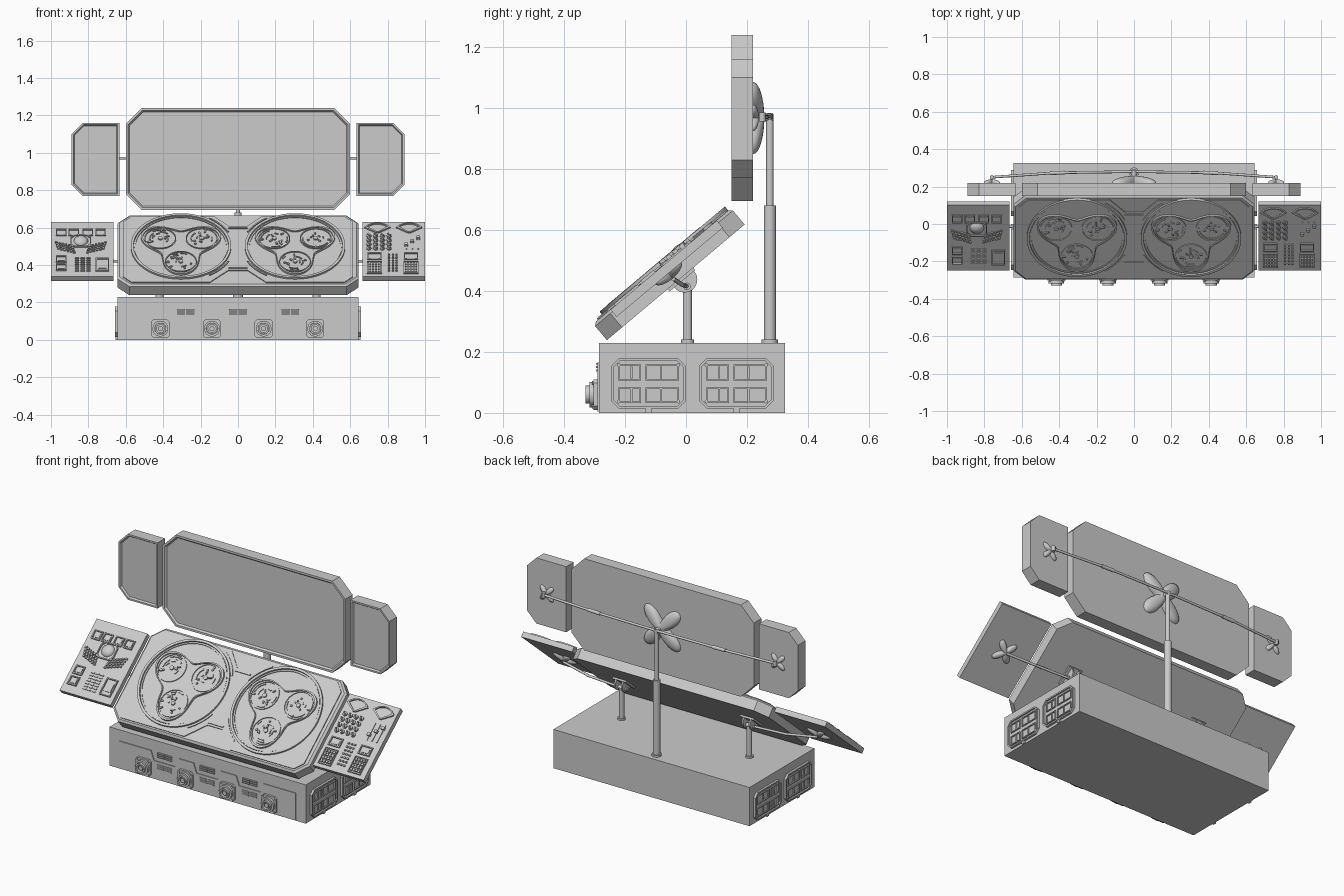
import bpy, bmesh, math, random
from math import sin, cos, pi, radians
from mathutils import Matrix, Vector

if "Cube" in bpy.data.objects:
    bpy.data.objects.remove(bpy.data.objects["Cube"])

random.seed(4)
WORLD = Matrix.Identity(4)
FRONT = Matrix.Rotation(pi / 2, 4, 'X')                      # local (x, z, -y)
SIDE = Matrix(((0, 0, 1, 0), (1, 0, 0, 0), (0, 1, 0, 0), (0, 0, 0, 1)))  # local (y, z, x)
DESK = Matrix.Translation((0, -0.056, 0.455)) @ Matrix.Rotation(radians(40), 4, 'X')


def finish(name, bm, M=WORLD, mirror=False, angle=35):
    bmesh.ops.transform(bm, matrix=M, verts=bm.verts)
    bmesh.ops.recalc_face_normals(bm, faces=bm.faces)
    me = bpy.data.meshes.new(name)
    bm.to_mesh(me)
    bm.free()
    me.shade_smooth()
    me.set_sharp_from_angle(angle=radians(angle))
    ob = bpy.data.objects.new(name, me)
    bpy.context.collection.objects.link(ob)
    if mirror:
        ob.modifiers.new("mirror", 'MIRROR').use_mirror_merge = False
    return ob


def loft(bm, loops, closed=False):
    """Bridge equal-length outlines [(points, height)...]; cap unless closed."""
    rows = [[bm.verts.new((x, y, w)) for x, y in pts] for pts, w in loops]
    n = len(rows[0])
    pairs = list(zip(rows, rows[1:])) + ([(rows[-1], rows[0])] if closed else [])
    for a, b in pairs:
        for i in range(n):
            bm.faces.new((a[i], a[(i + 1) % n], b[(i + 1) % n], b[i]))
    if not closed:
        bm.faces.new(rows[0])
        bm.faces.new(rows[-1])


def prism(bm, pts, w0, w1):
    loft(bm, [(pts, w0), (pts, w1)])


def band(bm, outer, inner, w0, w1):
    loft(bm, [(outer, w0), (outer, w1), (inner, w1), (inner, w0)], True)


def rect(x, y, w, h, rot=0):
    c, s = cos(rot), sin(rot)
    return [(x + a * w / 2 * c - b * h / 2 * s, y + a * w / 2 * s + b * h / 2 * c)
            for a, b in ((-1, -1), (1, -1), (1, 1), (-1, 1))]


def octa(x, y, w, h, ch, d=0):
    """Rectangle with chamfers (bl, br, tr, tl), inset by d."""
    w, h, pts = w / 2 - d, h / 2 - d, []
    for (a, b), c in zip(((-1, -1), (1, -1), (1, 1), (-1, 1)), ch):
        c -= 0.586 * d
        p, q = (x + a * w, y + b * (h - c)), (x + a * (w - c), y + b * h)
        pts += [(x + a * w, y + b * h)] if c <= 0 else ([p, q] if a * b > 0 else [q, p])
    return pts


def circle(x, y, r, n=48):
    return [(x + r * cos(2 * pi * i / n), y + r * sin(2 * pi * i / n)) for i in range(n)]


def arc(x, y, r0, r1, a0, a1, n=10):
    t = [a0 + (a1 - a0) * i / n for i in range(n + 1)]
    return [(x + r1 * cos(a), y + r1 * sin(a)) for a in t] + [(x + r0 * cos(a), y + r0 * sin(a)) for a in t[::-1]]


def rod(bm, p, q, r, n=20):
    p, q = Vector(p), Vector(q)
    m = Matrix.Translation((p + q) / 2) @ (q - p).to_track_quat('Z', 'Y').to_matrix().to_4x4()
    bmesh.ops.create_cone(bm, cap_ends=True, segments=n, radius1=r, radius2=r, depth=(q - p).length, matrix=m)


def four_lobe(bm, x, y, a, w, h):
    """Soft cross-shaped mounting plate: a domed four-petal outline."""
    def ring(s):
        return [(x + s * a * (0.3 + 0.7 * sin(2 * t) ** 2) * cos(t), y + s * a * (0.3 + 0.7 * sin(2 * t) ** 2) * sin(t))
                for t in (2 * pi * i / 64 for i in range(64))]
    loft(bm, [(ring(s), w + h * math.sqrt(1 - s * s)) for s in (1, .97, .9, .78, .6, .35, .1)])


# Base cabinet
bm = bmesh.new()
prism(bm, rect(0, 0.115, 1.29, 0.23), -0.325, 0.285)
finish("base_cabinet", bm, FRONT)

# Raised notched front panel
bm = bmesh.new()
top = [(0.58, 0.165), (0.37, 0.165), (0.35, 0.11), (0.21, 0.11), (0.19, 0.165), (0.09, 0.165), (0.07, 0.11)]
prism(bm, [(0.58, 0.004)] + top + [(-x, z) for x, z in top[::-1]] + [(-0.58, 0.004)], 0.284, 0.29)
finish("base_front_panel", bm, FRONT)

# Vent slots on the front
bm = bmesh.new()
for cx in (-0.28, 0, 0.28):
    for cz in (0.15, 0.08):
        for i in range(3):
            for j in (-1, 1):
                prism(bm, rect(cx + j * 0.025, cz + (i - 1) * 0.011, 0.044, 0.006), 0.28, 0.295)
finish("front_vents", bm, FRONT)

# Front sockets: square plate, stepped round barrel, hub
bm = bmesh.new()
for cx in (-0.415, -0.139, 0.137, 0.413):
    prism(bm, octa(cx, 0.06, 0.096, 0.1, [0.012] * 4), 0.284, 0.303)
    band(bm, circle(cx, 0.06, 0.042, 32), circle(cx, 0.06, 0.031, 32), 0.3, 0.317)
    band(bm, circle(cx, 0.06, 0.03, 32), circle(cx, 0.06, 0.021, 32), 0.3, 0.33)
    prism(bm, circle(cx, 0.06, 0.014, 8), 0.3, 0.324)
    for a in (-1, 1):
        for b in (-1, 1):
            prism(bm, circle(cx + a * 0.037, 0.06 + b * 0.039, 0.006, 8), 0.3, 0.308)
finish("front_sockets", bm, FRONT)

# Side access panels with window grid
bm = bmesh.new()
for cy in (-0.123, 0.165):
    def hatch(d): return octa(cy, 0.097, 0.245, 0.164, [0.025] * 4, d)
    prism(bm, hatch(0.002), 0.64, 0.649)
    band(bm, hatch(0), hatch(0.008), 0.644, 0.658)
    for dy, w in ((-0.062, 0.075), (0.045, 0.11)):
        for dz in (-0.037, 0.037):
            o = octa(cy + dy, 0.095 + dz, w, 0.052, [0] * 4)
            band(bm, o, octa(cy + dy, 0.095 + dz, w, 0.052, [0] * 4, 0.005), 0.646, 0.656)
            prism(bm, rect(cy + dy * 0.9, 0.095 + dz, 0.006, 0.04), 0.646, 0.655)
    for a in (-1, 1):
        for b in (-1, 1):
            prism(bm, circle(cy + a * 0.098, 0.097 + b * 0.06, 0.006, 8), 0.646, 0.656)
    prism(bm, rect(cy, 0.008, 0.02, 0.016), 0.64, 0.655)
finish("side_access_panels", bm, SIDE, mirror=True)

# Sloped desk slab with a raised, notched deck
bm = bmesh.new()
loft(bm, [(octa(0, 0, 1.29, 0.59, [0.065] * 4, d), w) for d, w in ((0, -0.035), (0, 0.025), (0.012, 0.035))])
finish("desk_slab", bm, DESK, angle=20)
bm = bmesh.new()
half = [(0.15, -0.275), (0.05, -0.175), (-0.05, -0.175), (-0.15, -0.275)]
deck = [(0.57, -0.275), (0.615, -0.23), (0.615, 0.225), (0.565, 0.275), (0.13, 0.275), (0.045, 0.185)]
prism(bm, deck + [(-x, y) for x, y in deck[::-1]] + half[::-1], 0.03, 0.041)
for s in (-1, 1):
    for m in (-1, 1):
        a = pi / 2 - s * pi / 2
        prism(bm, arc(-s * 0.305, 0.015, 0.277, 0.284, a + m * 0.45, a + m * 1.0), 0.035, 0.047)
for s in (-1, 1):
    prism(bm, rect(0, s * 0.165 + 0.005, 0.1, 0.008), 0.035, 0.047)
finish("desk_deck", bm, DESK)

# Two round dials, each with a trefoil rim and busy instrument lobes
rims, marks = bmesh.new(), bmesh.new()
for cx in (-0.305, 0.305):
    cy = 0.015
    def trefoil(k):
        return [(cx + k * r * cos(t), cy + k * r * sin(t)) for t, r in
                ((2 * pi * i / 96, 0.18 + 0.055 * cos(3 * (2 * pi * i / 96 + pi / 2))) for i in range(96))]
    band(rims, circle(cx, cy, 0.268, 72), circle(cx, cy, 0.254, 72), 0.035, 0.052)
    band(rims, circle(cx, cy, 0.25, 72), circle(cx, cy, 0.243, 72), 0.035, 0.046)
    prism(rims, trefoil(0.98), 0.035, 0.045)
    band(rims, trefoil(1), trefoil(0.95), 0.035, 0.053)
    for ang in (-90, 30, 150):
        lx, ly = cx + 0.128 * cos(radians(ang)), cy + 0.128 * sin(radians(ang))
        band(rims, circle(lx, ly, 0.085), circle(lx, ly, 0.08), 0.04, 0.051)
        prism(marks, circle(lx, ly, 0.012, 16), 0.04, 0.053)
        for k in range(14):
            a = random.uniform(0, 2 * pi)
            r = random.choice((0.027, 0.042, 0.056, 0.07))
            if k % 2:
                prism(marks, arc(lx, ly, r - 0.003, r + 0.003, a, a + random.uniform(0.3, 1.0), 6), 0.04, 0.051)
            else:
                prism(marks, rect(lx + r * cos(a), ly + r * sin(a), random.uniform(0.008, 0.024), 0.008, a), 0.04, 0.053)
finish("dial_rims", rims, DESK)
finish("dial_markings", marks, DESK)

# Side wing slabs
bm = bmesh.new()
prism(bm, rect(0.832, 0.006, 0.334, 0.455), 0.003, 0.034)
finish("wing_slabs", bm, DESK, mirror=True)


def V(z):
    return (z - 0.482) / 0.643      # front-view height to desk coordinate


def screen(bm, x, y, w, h):
    band(bm, rect(x, y, w, h), rect(x, y, w - 0.012, h - 0.012), 0.03, 0.043)
    prism(bm, rect(x, y, w * 0.6, h * 0.5), 0.03, 0.038)


# Left wing controls: small screens, trackball, keys
bm = bmesh.new()
for x in (-0.945, -0.878, -0.803, -0.735):
    screen(bm, x, V(0.573), 0.056, 0.055)
for z in (0.43, 0.387):
    screen(bm, -0.945, V(z), 0.058, 0.054)
screen(bm, -0.725, V(0.4), 0.072, 0.105)
band(bm, octa(-0.84, V(0.527), 0.11, 0.1, [0.02] * 4), octa(-0.84, V(0.527), 0.11, 0.1, [0.02] * 4, 0.006), 0.03, 0.043)
loft(bm, [(circle(-0.84, V(0.53), 0.038 * c, 32), 0.032 + 0.024 * math.sqrt(1 - c * c)) for c in (1, .95, .8, .55, .15)])
for s in (-1, 1):
    for i in range(4):
        for j in range(6):
            prism(bm, rect(-0.84 + s * (0.035 + j * 0.017 + i * 0.004), V(0.467 + i * 0.011) + j * 0.006, 0.012, 0.01), 0.03, 0.043)
for i in range(7):
    for j in range(3):
        prism(bm, rect(-0.86 + j * 0.03, V(0.37 + i * 0.011), 0.022, 0.007), 0.03, 0.04)
finish("left_wing_controls", bm, DESK)

# Right wing controls: fan gauges, knobs, sliders, keypads
bm = bmesh.new()
for x in (0.745, 0.915):
    fan = [arc(x, V(0.568) - e, r0, r1, a, pi - a) for e, r0, r1, a in ((0, .006, .084, .6), (-.008, .006, .07, .68))]
    band(bm, fan[0], fan[1], 0.03, 0.043)
for i in range(4):
    for j in range(4):
        x, y = 0.7 + j * 0.036, V(0.488 + i * 0.022)
        prism(bm, circle(x, y, 0.013, 14), 0.03, 0.042)
        prism(bm, rect(x, y, 0.006, 0.022, 0.6), 0.03, 0.052)
for j in range(3):
    prism(bm, rect(0.9 + j * 0.032, V(0.52), 0.006, 0.11), 0.03, 0.039)
    prism(bm, rect(0.9 + j * 0.032, V(0.505 + 0.018 * j), 0.018, 0.016), 0.03, 0.05)
for x in (0.73, 0.925):
    screen(bm, x, V(0.445), 0.075, 0.055)
    band(bm, rect(x, V(0.385), 0.082, 0.1), rect(x, V(0.385), 0.074, 0.092), 0.03, 0.041)
    for i in range(4):
        for j in range(4):
            prism(bm, rect(x + (j - 1.5) * 0.017, V(0.385) + (i - 1.5) * 0.021, 0.012, 0.014), 0.03, 0.043)
for i in range(7):
    for j in range(3):
        prism(bm, rect(0.808 + j * 0.02, V(0.37 + i * 0.014), 0.011, 0.009), 0.03, 0.042)
finish("right_wing_controls", bm, DESK)

# Desk supports: posts, hinge cheeks, arms out to the wings
bm = bmesh.new()
rod(bm, (0.42, 0.005, 0.225), (0.42, 0.005, 0.415), 0.015)
rod(bm, (0.42, 0.005, 0.228), (0.42, 0.005, 0.24), 0.022)
for x in (0.397, 0.443):
    rod(bm, (x - 0.005, -0.005, 0.437), (x + 0.005, -0.005, 0.437), 0.042, 32)
rod(bm, (0.385, 0.003, 0.415), (0.455, 0.003, 0.415), 0.012)
rod(bm, (0.42, 0.003, 0.415), (0.66, -0.012, 0.42), 0.007)
rod(bm, (0.65, -0.012, 0.42), (0.835, -0.042, 0.44), 0.007)
finish("desk_supports", bm, mirror=True)
bm = bmesh.new()
prism(bm, rect(0.42, 0.02, 0.09, 0.11), -0.045, -0.034)
four_lobe(bm, 0.835, 0, 0.075, 0.005, -0.024)
finish("desk_mounts", bm, DESK, mirror=True)

# Main display and side displays with recessed faces
def display(name, x, w, z, h, ch, d, mirror):
    bm = bmesh.new()
    loft(bm, [(octa(x, z, w, h, ch, i), y) for i, y in ((0, -0.22), (0, 0.15 * -1), (d * 0.6, -0.15), (d, -0.16))])
    finish(name, bm, FRONT, mirror, 20)


display("main_display", 0, 1.2, 0.967, 0.545, [0.085] * 4, 0.02, False)
display("side_displays", 0.762, 0.256, 0.965, 0.39, [0, 0.06, 0.06, 0], 0.016, True)

# Display mast, soft mounts and side arms
bm = bmesh.new()
rod(bm, (0, 0.275, 0.225), (0, 0.275, 0.68), 0.02, 28)
rod(bm, (0, 0.275, 0.68), (0, 0.275, 0.98), 0.012, 28)
rod(bm, (0, 0.275, 0.228), (0, 0.275, 0.24), 0.027, 28)
rod(bm, (0, 0.24, 0.97), (0, 0.285, 0.97), 0.014)
finish("display_mast", bm)
bm = bmesh.new()
four_lobe(bm, 0, 0.967, 0.158, -0.219, -0.038)
finish("main_display_mount", bm, FRONT)
bm = bmesh.new()
four_lobe(bm, 0.76, 0.967, 0.058, -0.219, -0.02)
finish("side_display_mounts", bm, FRONT, mirror=True)
bm = bmesh.new()
path = [(0, 0.28, 0.972), (0.42, 0.274, 0.972), (0.76, 0.25, 0.97), (0.76, 0.23, 0.968)]
for p, q in zip(path, path[1:]):
    rod(bm, p, q, 0.007)
rod(bm, (0.37, 0.275, 0.972), (0.45, 0.272, 0.972), 0.01)
rod(bm, (0.76, 0.25, 0.955), (0.76, 0.25, 0.985), 0.011)
finish("side_display_arms", bm, mirror=True)
